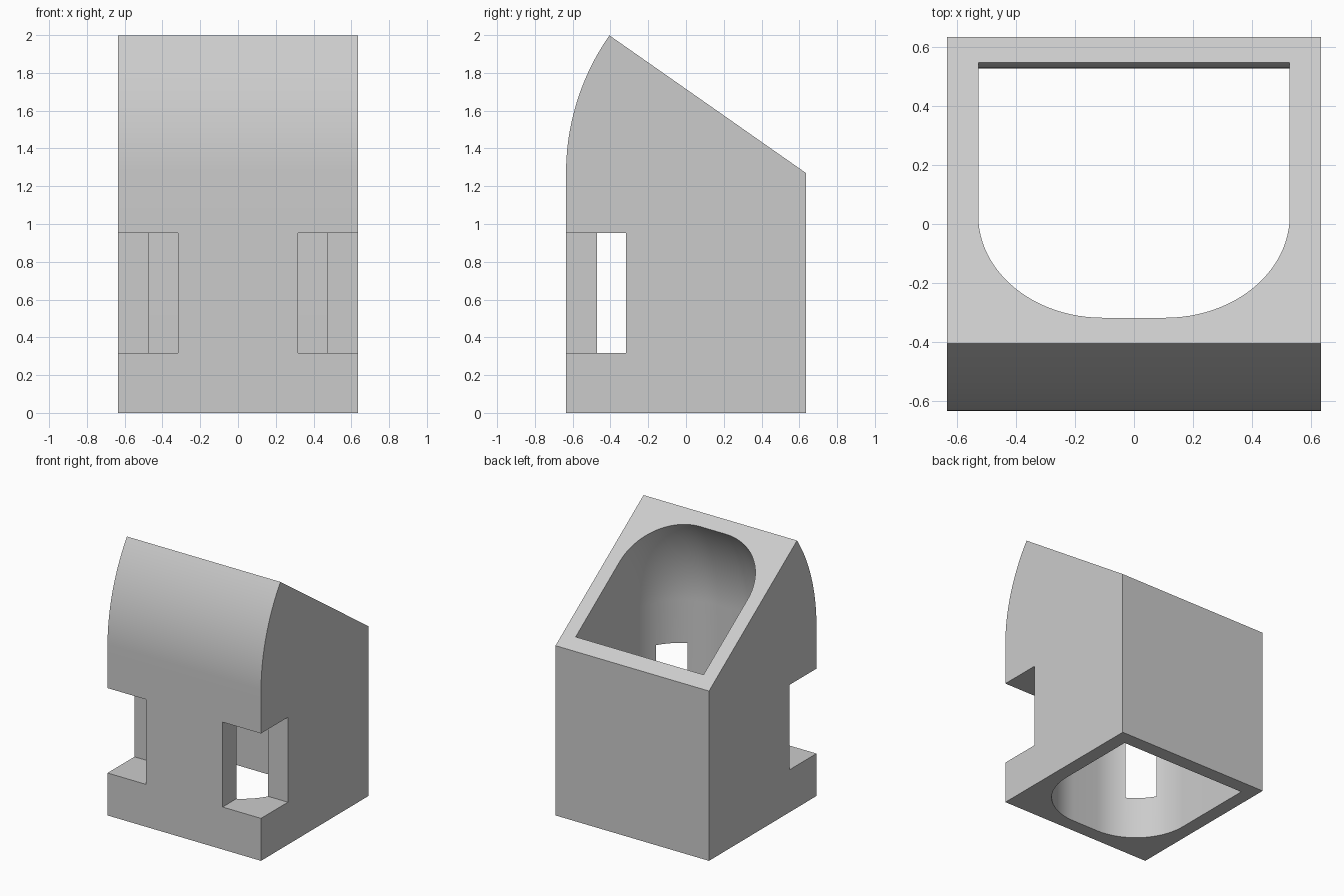
import bpy, bmesh, math
from mathutils import Vector, Matrix

cube = bpy.data.objects.get("Cube")
if cube:
    bpy.data.objects.remove(cube, do_unlink=True)

HALF = 0.635               # half width and depth of the housing
H = 2 * HALF               # height where the bend begins
BEND = math.radians(35)    # angle of the bend about the upper back edge
INNER = HALF * 5 / 6       # half width of the cavity
R = HALF * 2 / 3           # front corner radius of the cavity

grey = bpy.data.materials.new("light_grey")
grey.use_nodes = True
grey.diffuse_color = (0.6, 0.6, 0.6, 1)
grey.node_tree.nodes["Principled BSDF"].inputs["Base Color"].default_value = (0.6, 0.6, 0.6, 1)


def finish(name, bm):
    bmesh.ops.recalc_face_normals(bm, faces=bm.faces)
    mesh = bpy.data.meshes.new(name)
    bm.to_mesh(mesh)
    bm.free()
    mesh.materials.append(grey)
    obj = bpy.data.objects.new(name, mesh)
    bpy.context.collection.objects.link(obj)
    return obj


def bent_column(name, section, bottom, angle, steps):
    """Raise a section straight up, then swing it about the upper back edge."""
    pivot = Vector((0, HALF, H))
    bm = bmesh.new()
    rings = [[bm.verts.new((x, y, bottom)) for x, y in section]]
    for i in range(steps + 1):
        turn = Matrix.Rotation(-angle * i / steps, 3, 'X')
        rings.append([bm.verts.new(pivot + turn @ (Vector((x, y, H)) - pivot))
                      for x, y in section])
    n = len(section)
    for low, high in zip(rings, rings[1:]):
        for i in range(n):
            j = (i + 1) % n
            bm.faces.new((low[i], low[j], high[j], high[i]))
    bm.faces.new(rings[0])
    bm.faces.new(rings[-1])
    bmesh.ops.remove_doubles(bm, verts=bm.verts, dist=1e-5)
    return finish(name, bm)


def box(name, low, high):
    bm = bmesh.new()
    bmesh.ops.create_cube(bm, size=1)
    low, high = Vector(low), Vector(high)
    for v in bm.verts:
        v.co = (low + high) / 2 + v.co * (high - low)
    return finish(name, bm)


# Housing: side profile extruded across the width
profile = [(HALF, 0), (-HALF, 0)]
for i in range(33):
    a = BEND * i / 32
    profile.append((HALF - H * math.cos(a), H + H * math.sin(a)))
profile.append((HALF, H))
bm = bmesh.new()
side = bm.faces.new([bm.verts.new((-HALF, y, z)) for y, z in profile])
moved = bmesh.ops.extrude_face_region(bm, geom=[side], use_keep_orig=True)["geom"]
bmesh.ops.translate(bm, vec=(H, 0, 0),
                    verts=[g for g in moved if isinstance(g, bmesh.types.BMVert)])
housing = finish("housing", bm)

# Cavity: square at the back, rounded at the front
section = [(INNER, INNER), (-INNER, INNER)]
c = INNER - R
for sign, start in ((-1, 180), (1, 270)):
    for i in range(25):
        a = math.radians(start + 90 * i / 24)
        section.append((sign * c + R * math.cos(a), -c + R * math.sin(a)))
cutters = [bent_column("cavity_cutter", section, -0.1, BEND * 1.1, 35)]

# Notches at the two front corners
for name, s in (("left", 1), ("right", -1)):
    xs = sorted((s * HALF / 2, s * 0.8))
    cutters.append(box(name + "_notch_cutter", (xs[0], -0.8, HALF / 2),
                       (xs[1], -HALF / 2, HALF * 1.5)))

bpy.context.view_layer.objects.active = housing
for cutter in cutters:
    cutter.hide_render = True
    mod = housing.modifiers.new(cutter.name, 'BOOLEAN')
    mod.operation = 'DIFFERENCE'
    mod.solver = 'EXACT'
    mod.object = cutter
    bpy.ops.object.modifier_apply(modifier=mod.name)
    bpy.data.objects.remove(cutter, do_unlink=True)

bpy.ops.object.select_all(action='DESELECT')
housing.select_set(True)
bpy.ops.object.shade_smooth_by_angle(angle=math.radians(30))
